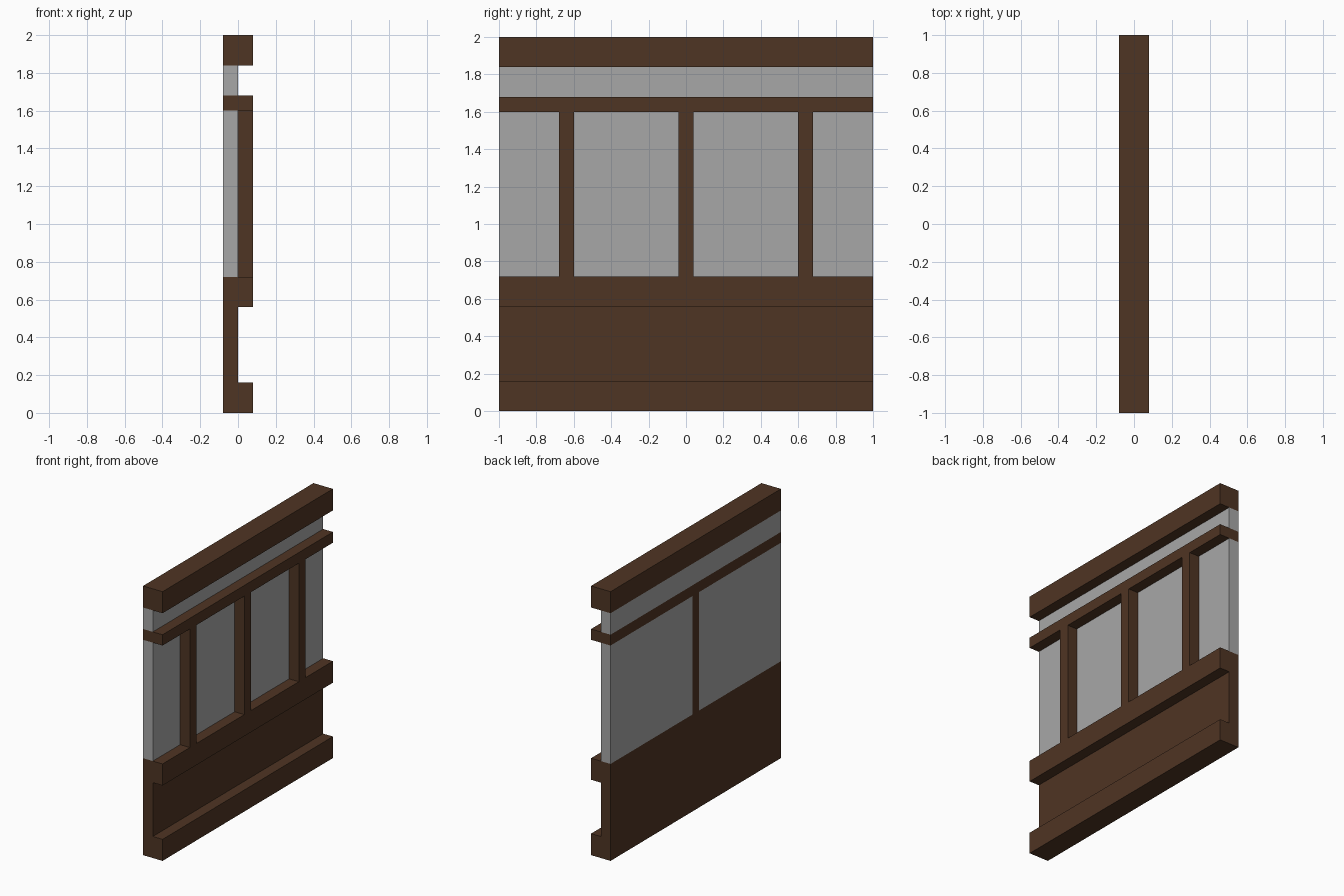
import bpy
import bmesh

cube = bpy.data.objects.get("Cube")
if cube:
    bpy.data.objects.remove(cube, do_unlink=True)


def make_material(name, rgb):
    mat = bpy.data.materials.new(name)
    mat.use_nodes = True
    mat.diffuse_color = (*rgb, 1)
    mat.node_tree.nodes["Principled BSDF"].inputs["Base Color"].default_value = (*rgb, 1)
    return mat


wood = make_material("dark brown wood", (0.078, 0.035, 0.017))
plaster = make_material("grey plaster", (0.39, 0.39, 0.39))

BACK, MID, FACE = -0.08, 0.0, 0.08   # depth planes along x


def extrude_profile(name, profile, y0, y1, mat):
    """Extrude a closed (x, z) outline along y."""
    bm = bmesh.new()
    face = bm.faces.new([bm.verts.new((x, y0, z)) for x, z in profile])
    result = bmesh.ops.extrude_face_region(bm, geom=[face])
    moved = [g for g in result["geom"] if isinstance(g, bmesh.types.BMVert)]
    bmesh.ops.translate(bm, verts=moved, vec=(0, y1 - y0, 0))
    bmesh.ops.recalc_face_normals(bm, faces=bm.faces)
    mesh = bpy.data.meshes.new(name)
    bm.to_mesh(mesh)
    bm.free()
    mesh.materials.append(mat)
    obj = bpy.data.objects.new(name, mesh)
    bpy.context.collection.objects.link(obj)
    return obj


def box(name, x0, x1, y0, y1, z0, z1, mat):
    return extrude_profile(name, [(x0, z0), (x1, z0), (x1, z1), (x0, z1)], y0, y1, mat)


# Lower wainscot: skirting, recessed panel and sill in one C-shaped section
extrude_profile("wainscot", [(BACK, 0), (FACE, 0), (FACE, 0.16), (MID, 0.16),
                             (MID, 0.56), (FACE, 0.56), (FACE, 0.72), (BACK, 0.72)],
                -1, 1, wood)

# Full-depth horizontal beams
box("picture_rail", BACK, FACE, -1, 1, 1.60, 1.68, wood)
box("top_beam", BACK, FACE, -1, 1, 1.84, 2.0, wood)

# Posts: the centre one passes through the wall, the side ones sit on its face
box("centre_post", BACK, FACE, -0.04, 0.04, 0.72, 1.60, wood)
for side, y in (("right", -0.64), ("left", 0.64)):
    box("side_post_" + side, MID, FACE, y - 0.04, y + 0.04, 0.72, 1.60, wood)

# Plaster infill
box("plaster_panel_right", BACK, MID, -1, -0.04, 0.72, 1.60, plaster)
box("plaster_panel_left", BACK, MID, 0.04, 1, 0.72, 1.60, plaster)
box("plaster_frieze", BACK, MID, -1, 1, 1.68, 1.84, plaster)
